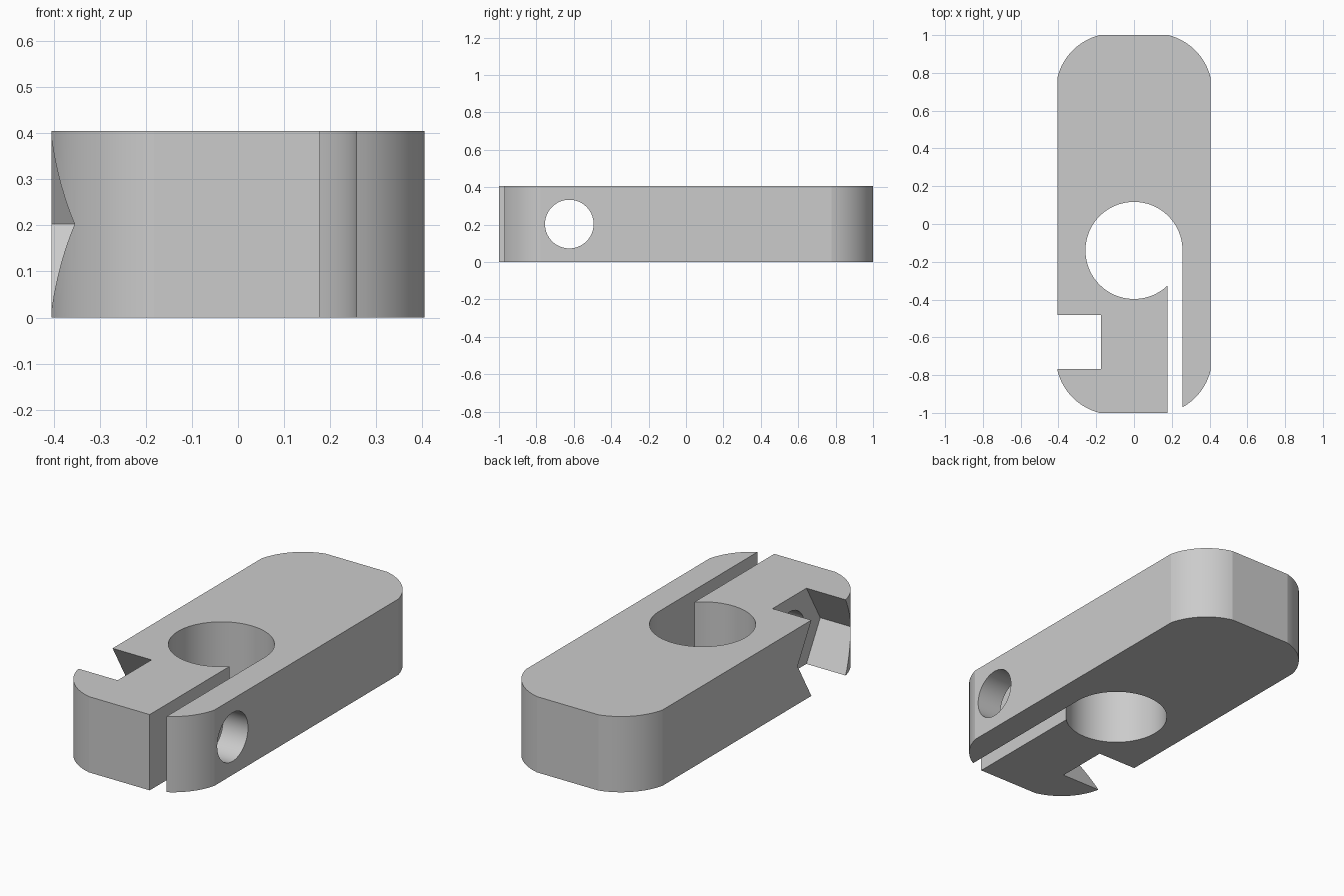
import bpy, bmesh
from math import sin, cos, radians, asin, sqrt, degrees
from mathutils import Matrix

cube = bpy.data.objects.get("Cube")
if cube:
    bpy.data.objects.remove(cube, do_unlink=True)

HALF_W, HEIGHT = 0.405, 0.405
CORNER_R, CORNER_IN = 0.306, 0.297      # corner arc radius and centre inset
BORE_Y, BORE_R = -0.14, 0.257
SLIT_IN, SLIT_OUT = 0.178, BORE_R
BOLT_Y, BOLT_R = -0.624, 0.13
HEX_R, HEX_FLOOR = 0.26, -0.175

grey = bpy.data.materials.new("plain grey")
grey.use_nodes = True
grey.diffuse_color = (0.6, 0.6, 0.6, 1)
grey.node_tree.nodes["Principled BSDF"].inputs["Base Color"].default_value = (0.6, 0.6, 0.6, 1)


def arc(cx, cy, r, a0, a1, n):
    angles = [radians(a0 + (a1 - a0) * i / n) for i in range(n + 1)]
    return [(cx + r * cos(a), cy + r * sin(a)) for a in angles]


def corner(sx, sy, a0, a1):
    return arc(sx * (HALF_W - CORNER_IN), sy * (1 - CORNER_IN), CORNER_R, a0, a1, 16)


def make_object(name, bm):
    bmesh.ops.recalc_face_normals(bm, faces=bm.faces)
    mesh = bpy.data.meshes.new(name)
    bm.to_mesh(mesh)
    bm.free()
    mesh.materials.append(grey)
    obj = bpy.data.objects.new(name, mesh)
    bpy.context.collection.objects.link(obj)
    return obj


def prism_along_x(name, sides, radius, x0, x1):
    bm = bmesh.new()
    place = Matrix.Translation(((x0 + x1) / 2, BOLT_Y, HEIGHT / 2)) @ Matrix.Rotation(radians(90), 4, "Y")
    # Spin so that one vertex points along y
    spin = Matrix.Rotation(radians(90), 4, "Z")
    bmesh.ops.create_cone(bm, cap_ends=True, segments=sides, radius1=radius, radius2=radius,
                          depth=x1 - x0, matrix=place)
    first = max(bm.verts, key=lambda v: v.co.y)
    if abs(first.co.y - BOLT_Y - radius) > 0.001:
        bmesh.ops.transform(bm, verts=bm.verts, matrix=place @ spin @ place.inverted())
    obj = make_object(name, bm)
    obj.hide_render = True
    return obj


# Clamp outline: rounded ends, round bore, and slit running from bore to front
slit_angle = degrees(asin(SLIT_IN / BORE_R))
slit_y = CORNER_R ** 2 - (SLIT_OUT - HALF_W + CORNER_IN) ** 2
jaw_tip = (SLIT_OUT, -(1 - CORNER_IN) - sqrt(slit_y))
outline = corner(-1, -1, 194, 256)
outline += [(SLIT_IN, -1)]
outline += arc(0, BORE_Y, BORE_R, 270 + slit_angle, 0, 72)
outline += [jaw_tip]
outline += [p for p in corner(1, -1, 284, 346) if p[0] > SLIT_OUT + 0.002]
outline += corner(1, 1, 14, 76)
outline += corner(-1, 1, 104, 166)

bm = bmesh.new()
base = bm.faces.new([bm.verts.new((x, y, 0)) for x, y in outline])
top = bmesh.ops.extrude_face_region(bm, geom=[base], use_keep_orig=True)["geom"]
bmesh.ops.translate(bm, vec=(0, 0, HEIGHT),
                    verts=[g for g in top if isinstance(g, bmesh.types.BMVert)])
clamp = make_object("clamp_body", bm)

# Bolt hole across the body, and hexagonal nut pocket on the right side
cutters = [prism_along_x("bolt_hole_cutter", 64, BOLT_R, -0.6, 0.6),
           prism_along_x("nut_pocket_cutter", 6, HEX_R, -0.6, HEX_FLOOR)]
bpy.ops.object.select_all(action="DESELECT")
clamp.select_set(True)
bpy.context.view_layer.objects.active = clamp
for cutter in cutters:
    cut = clamp.modifiers.new(cutter.name, "BOOLEAN")
    cut.operation = "DIFFERENCE"
    cut.solver = "EXACT"
    cut.object = cutter
    bpy.ops.object.modifier_apply(modifier=cut.name)
    bpy.data.objects.remove(cutter, do_unlink=True)

bpy.ops.object.shade_smooth_by_angle(angle=radians(12))
